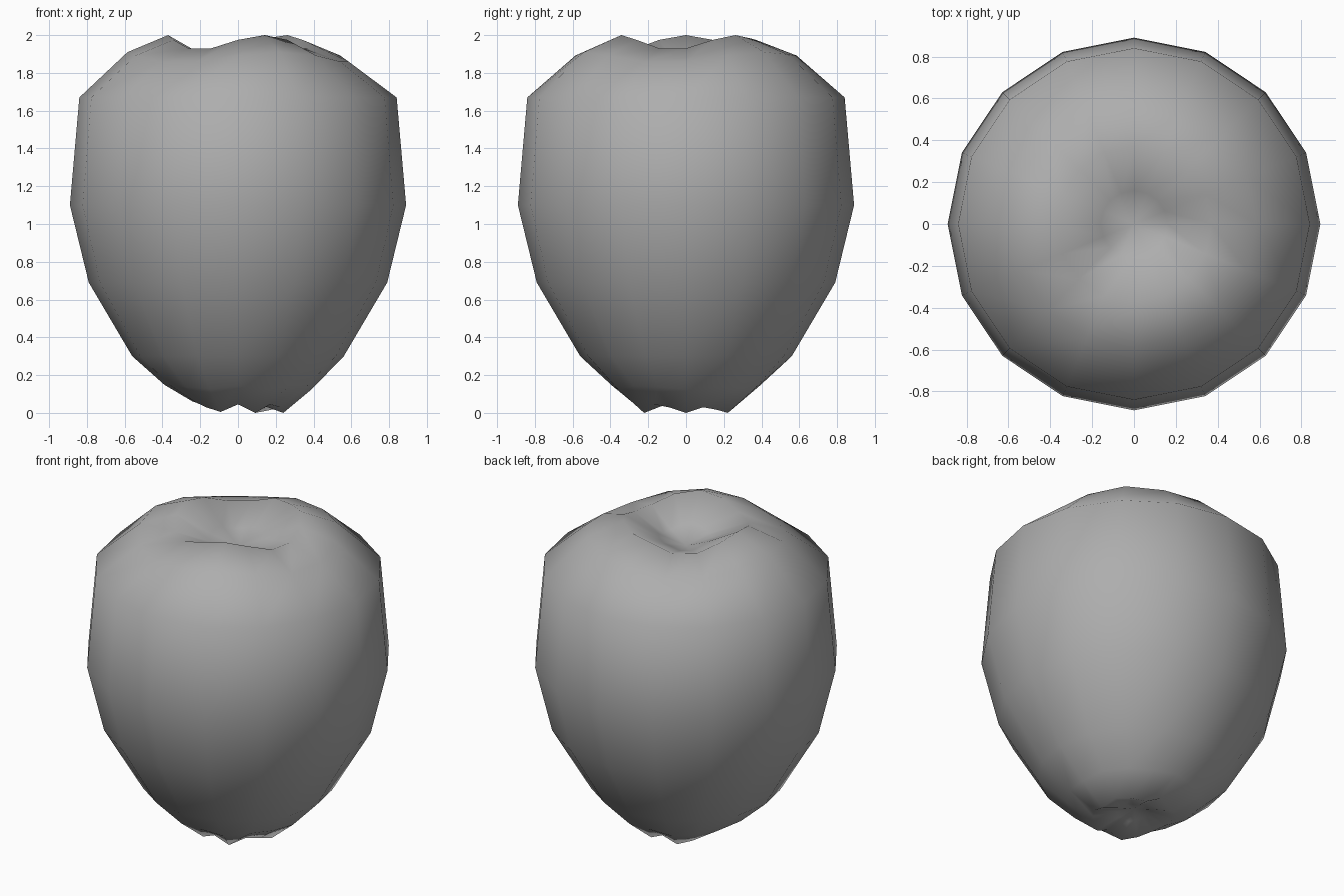
import bpy, bmesh, math

if "Cube" in bpy.data.objects:
    bpy.data.objects.remove(bpy.data.objects["Cube"])

SIDES = 16

# Lobe heights round the shoulder (three lobes) and the base (small bumps), from +x anticlockwise
P, M, L = 1.0, 0.64, 0.0
crown = [L, M, P, 0.75, M, L, L, M, P, M, L, L, M, P, M, L]
half = [0.0, 0.03, 0.015, 0.0, 0.045, 0.005, 0.03, 0.055, 0.06]
base = half + half[-2:0:-1]
base[14] = 0.045

# Rings as radius, height, crown lobe height, base bump amount (bottom to top)
rings = [
    (0.10, 0.05, 0.0, 0.4),
    (0.24, 0.00, 0.0, 1.0),
    (0.39, 0.125, 0.0, 0.4),
    (0.56, 0.30, 0.0, 0.0),
    (0.79, 0.69, 0.0, 0.0),
    (0.89, 1.10, 0.0, 0.0),
    (0.84, 1.67, 0.0, 0.0),
    (0.585, 1.86, 0.05, 0.0),
    (0.37, 1.93, 0.07, 0.0),
    (0.16, 1.85, 0.03, 0.0),
]

bm = bmesh.new()
loops = []
for r, z, c, b in rings:
    loops.append([bm.verts.new((r * math.cos(2 * math.pi * i / SIDES),
                                r * math.sin(2 * math.pi * i / SIDES),
                                z + c * crown[i] + b * base[i]))
                  for i in range(SIDES)])

# Skin between rings
for lo, hi in zip(loops, loops[1:]):
    for i in range(SIDES):
        j = (i + 1) % SIDES
        bm.faces.new((lo[i], lo[j], hi[j], hi[i]))

# Dimple centres at the bottom and the top
bottom = bm.verts.new((0, 0, 0.08))
top = bm.verts.new((0, 0, 1.81))
for i in range(SIDES):
    j = (i + 1) % SIDES
    bm.faces.new((loops[0][j], loops[0][i], bottom))
    bm.faces.new((loops[-1][i], loops[-1][j], top))

for f in bm.faces:
    f.smooth = True
bmesh.ops.recalc_face_normals(bm, faces=bm.faces)

mesh = bpy.data.meshes.new("apple")
bm.to_mesh(mesh)
bm.free()
apple = bpy.data.objects.new("apple", mesh)
bpy.context.collection.objects.link(apple)

# Mid-grey skin
skin = bpy.data.materials.new("apple_skin")
skin.diffuse_color = (0.42, 0.42, 0.42, 1)
skin.use_nodes = True
skin.node_tree.nodes["Principled BSDF"].inputs["Base Color"].default_value = skin.diffuse_color
mesh.materials.append(skin)
